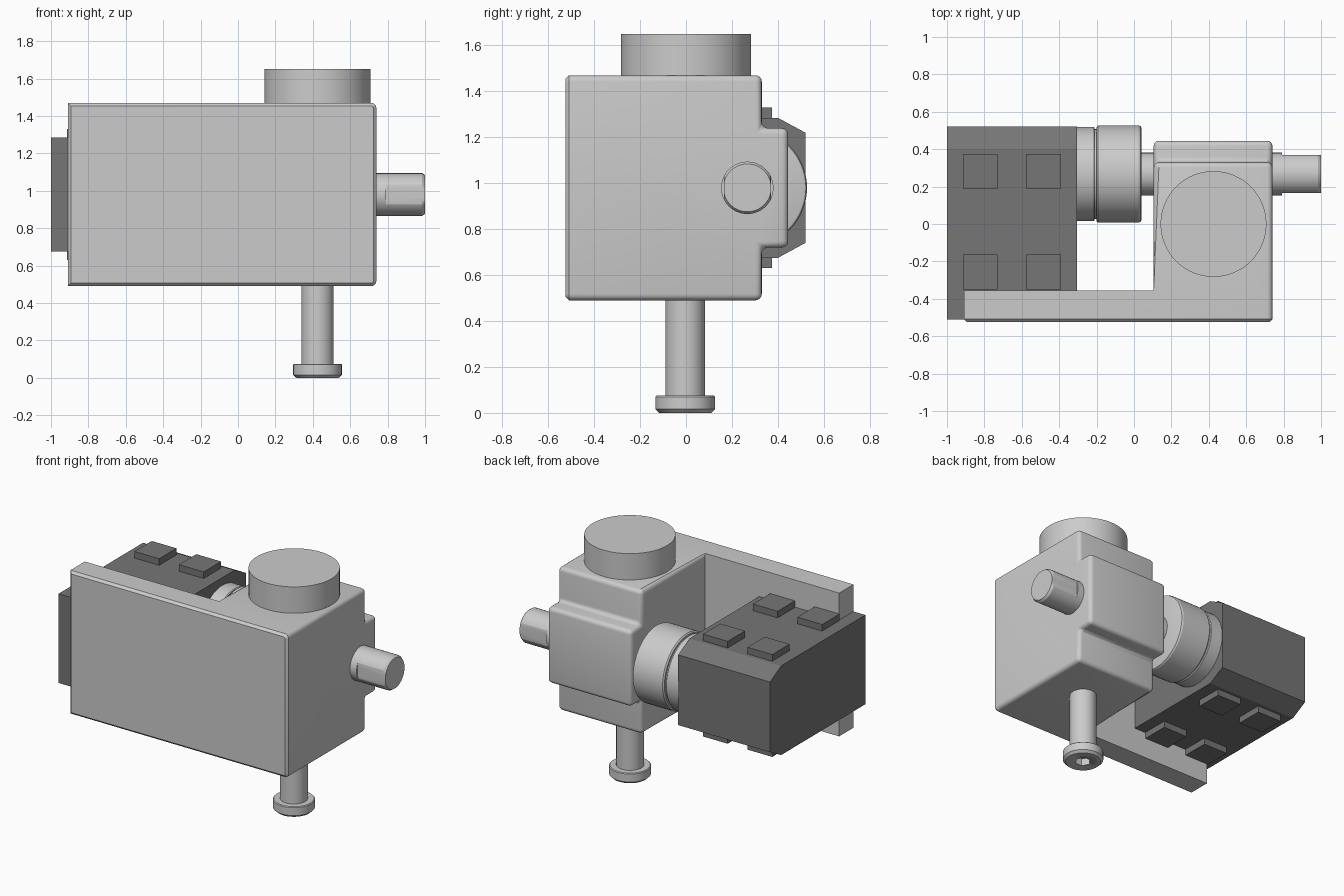
import bpy, bmesh, math
from mathutils import Matrix, Vector

if "Cube" in bpy.data.objects:
    bpy.data.objects.remove(bpy.data.objects["Cube"])

AXIS_Y, AXIS_Z = 0.267, 0.98      # drive axis, also the height mirror plane
dark = bpy.data.materials.new("dark_grey")
dark.diffuse_color = (0.18, 0.18, 0.18, 1)
dark.use_nodes = True
dark.node_tree.nodes["Principled BSDF"].inputs["Base Color"].default_value = dark.diffuse_color


def finish(bm, name, mat=None, angle=24):
    bmesh.ops.recalc_face_normals(bm, faces=bm.faces)
    me = bpy.data.meshes.new(name)
    bm.to_mesh(me)
    bm.free()
    ob = bpy.data.objects.new(name, me)
    bpy.context.collection.objects.link(ob)
    if mat:
        me.materials.append(mat)
    bpy.ops.object.select_all(action='DESELECT')
    ob.select_set(True)
    bpy.context.view_layer.objects.active = ob
    bpy.ops.object.shade_smooth_by_angle(angle=math.radians(angle))
    return ob


def prism(profile, x0, x1):
    """Extrude a (y, z) outline along x; returns bmesh and the face at x0."""
    bm = bmesh.new()
    a = [bm.verts.new((x0, y, z)) for y, z in profile]
    b = [bm.verts.new((x1, y, z)) for y, z in profile]
    cap = bm.faces.new(a)
    bm.faces.new(b[::-1])
    for i in range(len(a)):
        j = (i + 1) % len(a)
        bm.faces.new((a[j], a[i], b[i], b[j]))
    return bm, cap


def lathe(profile, matrix, n=64):
    """Turn (height, radius) points about z, cap the ends, then place."""
    bm = bmesh.new()
    rings = [[bm.verts.new((r * math.cos(2 * math.pi * k / n),
                            r * math.sin(2 * math.pi * k / n), h))
              for k in range(n)] for h, r in profile]
    for p, q in zip(rings, rings[1:]):
        for k in range(n):
            bm.faces.new((p[k], p[(k + 1) % n], q[(k + 1) % n], q[k]))
    bm.faces.new(rings[0])
    bm.faces.new(rings[-1])
    bm.transform(matrix)
    return bm


def sym(points):
    """Mirror an outline's upper half about the drive axis height."""
    return ([(y, AXIS_Z + h) for y, h in points] +
            [(y, AXIS_Z - h) for y, h in reversed(points)])


along_x = Matrix.Translation((0, AXIS_Y, AXIS_Z)) @ Matrix.Rotation(math.pi / 2, 4, 'Y')

# Gear housing with rear bulge; front strip is extended into a side plate
F, P = -0.525, -0.355
bm, cap = prism(sym([(F, .49), (P, .49), (.33, .49), (.33, .26), (.445, .26)]), .105, .74)
va = [v for v in cap.verts if abs(v.co.y - P) < 1e-4]
bmesh.ops.connect_verts(bm, verts=va)
strip = [f for f in bm.faces if all(abs(v.co.x - .105) < 1e-4 and v.co.y < P + 1e-4
                                    for v in f.verts)]
new = bmesh.ops.extrude_face_region(bm, geom=strip)['geom']
bmesh.ops.delete(bm, geom=strip, context='FACES_ONLY')
for v in new:
    if isinstance(v, bmesh.types.BMVert):
        v.co.x = -.91
bmesh.ops.recalc_face_normals(bm, faces=bm.faces)
bmesh.ops.dissolve_limit(bm, angle_limit=.01, verts=bm.verts, edges=bm.edges)
edges = [e for e in bm.edges if max(v.co.y for v in e.verts) > P + .01]
bmesh.ops.bevel(bm, geom=edges, offset=.028, offset_type='OFFSET', segments=4,
                profile=.5, affect='EDGES')
bm.normal_update()
front = [f for f in bm.faces if f.normal.y < -.99 and f.calc_center_median().y < F + .01]
edges = list({e for f in front for e in f.edges})
bmesh.ops.bevel(bm, geom=edges, offset=.016, offset_type='OFFSET', segments=1,
                profile=.5, affect='EDGES')
finish(bm, "gear_housing")

# Round cap on top
finish(lathe([(1.45, .283), (1.65, .283)], Matrix.Translation((.425, 0, 0))), "top_cap")

# Bolt underneath with a hexagon socket
bolt_at = Matrix.Translation((.425, -.003, 0))
bolt = finish(lathe([(0, .113), (.016, .13), (.07, .13), (.075, .125),
                     (.075, .086), (.52, .086)], bolt_at), "bolt")
cutter = finish(lathe([(-.05, .052), (.05, .052)], bolt_at, 6), "socket_cutter")
cutter.hide_render = True
cutter.hide_set(True)
cut = bolt.modifiers.new("socket", 'BOOLEAN')
cut.operation = 'DIFFERENCE'
cut.object = cutter

# Drive shaft with two flats on the exposed end
bm = lathe([(0, .114), (.79, .114), (.7901, .114), (.985, .114), (1, .104)], along_x)
for v in bm.verts:
    if v.co.x > .79005:
        v.co.y = AXIS_Y + max(-.1025, min(.1025, v.co.y - AXIS_Y))
finish(bm, "drive_shaft", angle=18)

# Motor collar with a groove
finish(lathe([(-.33, .252), (-.215, .252), (-.21, .247), (-.21, .24), (-.2, .24),
              (-.2, .252), (-.192, .26), (.025, .26), (.036, .255), (.04, .245)], along_x),
       "motor_collar")

# Motor box, chamfered along the back
bm, _ = prism(sym([(-.51, .305), (.4, .305), (.52, .24)]), -1, -.305)
finish(bm, "motor_box", dark, 10)

# Eight pads, four above and four below
for side in (1, -1):
    for x in (-.822, -.485):
        for y in (-.257, .282):
            bm = bmesh.new()
            bmesh.ops.create_cube(bm, size=1, matrix=Matrix.Translation(
                (x, y, AXIS_Z + side * .3175)) @ Matrix.Diagonal((.187, .187, .065, 1)))
            finish(bm, "motor_pad", dark)
